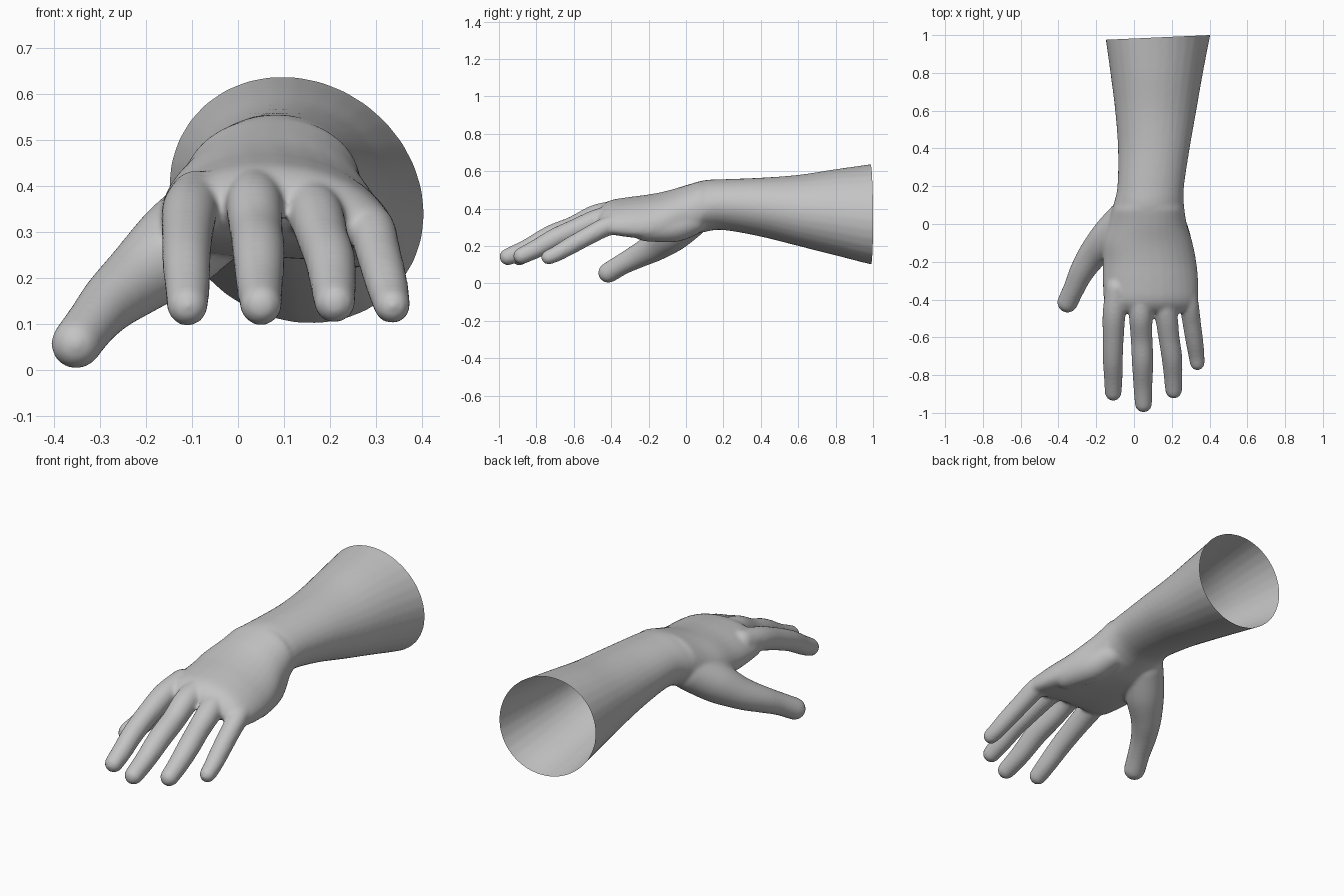
import bpy, bmesh, math
from mathutils import Vector

cube = bpy.data.objects.get("Cube")
if cube:
    bpy.data.objects.remove(cube, do_unlink=True)

skin = bpy.data.materials.new("matte grey")
skin.use_nodes = True
grey = (0.55, 0.55, 0.55, 1)
skin.diffuse_color = grey
skin.node_tree.nodes["Principled BSDF"].inputs["Base Color"].default_value = grey

SIDES = 32
ANGLES = [2 * math.pi * i / SIDES for i in range(SIDES)]
bm = bmesh.new()


def spline(points, steps):
    """Smooth curve through control tuples of any length."""
    pts = [points[0]] + list(points) + [points[-1]]
    out = []
    for a, b, c, d in zip(pts, pts[1:], pts[2:], pts[3:]):
        for s in range(steps):
            t = s / steps
            out.append([q + 0.5 * t * (r - p + t * (2 * p - 5 * q + 4 * r - e
                        + t * (3 * (q - r) + e - p))) for p, q, r, e in zip(a, b, c, d)])
    return out + [list(points[-1])]


def loft(rings):
    """Closed skin over a list of point rings."""
    rows = [[bm.verts.new(p) for p in ring] for ring in rings]
    for lo, hi in zip(rows, rows[1:]):
        for i in range(SIDES):
            j = (i + 1) % SIDES
            bm.faces.new((lo[i], lo[j], hi[j], hi[i]))
    bm.faces.new(rows[0][::-1])
    bm.faces.new(rows[-1])


def digit(points):
    """Round tapering tube with domed ends; points are x, y, z, radius."""
    path = spline(points, 6)
    centres = [Vector(p[:3]) for p in path]
    radii = [p[3] for p in path]
    first = (centres[0] - centres[1]).normalized()
    last = (centres[-1] - centres[-2]).normalized()
    dome = [math.radians(a) for a in (20, 40, 60, 75, 86)]
    head = [(centres[0] + first * radii[0] * math.sin(a), radii[0] * math.cos(a)) for a in dome]
    tail = [(centres[-1] + last * radii[-1] * math.sin(a), radii[-1] * math.cos(a)) for a in dome]
    stations = head[::-1] + list(zip(centres, radii)) + tail
    rings = []
    for i, (c, r) in enumerate(stations):
        along = stations[min(i + 1, len(stations) - 1)][0] - stations[max(i - 1, 0)][0]
        side = along.cross(Vector((0, 0, 1))).normalized()
        up = side.cross(along).normalized()
        rings.append([c + side * r * math.cos(a) + up * r * math.sin(a) for a in ANGLES])
    loft(rings)


def rounded(v, power):
    return math.copysign(abs(v) ** power, v)


# Forearm, wrist and palm: y, x min, x max, z min, z max, arch, tilt
body = [
    (1.08, -.16, .42, .09, .65, 0, -.03),
    (.98, -.15, .40, .105, .635, 0, -.03),
    (.8, -.125, .365, .15, .61, 0, -.02),
    (.6, -.10, .33, .2, .58, 0, -.01),
    (.4, -.085, .295, .25, .565, 0, 0),
    (.2, -.088, .265, .285, .557, 0, 0),
    (.1, -.11, .265, .275, .552, .01, 0),
    (0, -.14, .28, .25, .525, .03, 0),
    (-.1, -.165, .31, .245, .495, .04, -.01),
    (-.2, -.165, .33, .25, .475, .05, -.015),
    (-.3, -.165, .34, .26, .462, .05, -.015),
    (-.4, -.16, .34, .28, .445, .05, -.015),
    (-.45, -.14, .32, .31, .415, .05, -.015),
    (-.47, -.10, .28, .34, .385, .04, -.015),
]
rings = []
for y, x0, x1, z0, z1, arch, tilt in spline(body, 4):
    power = 0.85 if y < .1 else 1
    ring = []
    for a in ANGLES:
        u, v = rounded(math.cos(a), power), rounded(math.sin(a), power)
        ring.append(((x0 + x1) / 2 + u * (x1 - x0) / 2, y,
                     (z0 + z1) / 2 + v * (z1 - z0) / 2 - arch * u * u + tilt * u))
    rings.append(ring)
loft(rings)

# Index finger
digit([(-.09, -.34, .375, .06), (-.105, -.47, .345, .061), (-.11, -.6, .295, .056),
       (-.112, -.72, .24, .053), (-.11, -.82, .18, .049), (-.11, -.892, .14, .045)])
# Middle finger
digit([(.035, -.36, .385, .06), (.035, -.48, .36, .062), (.04, -.6, .302, .058),
       (.045, -.72, .255, .057), (.047, -.85, .185, .051), (.05, -.952, .142, .046)])
# Ring finger
digit([(.15, -.36, .37, .06), (.17, -.48, .335, .06), (.185, -.6, .285, .056),
       (.2, -.7, .24, .055), (.207, -.8, .185, .05), (.21, -.88, .147, .045)])
# Little finger
digit([(.26, -.3, .33, .055), (.29, -.42, .305, .052), (.305, -.52, .255, .049),
       (.32, -.62, .2, .047), (.33, -.69, .16, .043), (.335, -.735, .14, .04)])
# Thumb with its fleshy base
digit([(-.04, .03, .35, .10), (-.13, -.07, .27, .10), (-.215, -.16, .2, .08),
       (-.275, -.25, .15, .066), (-.315, -.335, .105, .057), (-.352, -.415, .057, .055)])
# Heel of the palm on the little finger side
digit([(.19, .03, .33, .075), (.22, -.07, .30, .08), (.26, -.22, .295, .07)])

bmesh.ops.recalc_face_normals(bm, faces=bm.faces)
mesh = bpy.data.meshes.new("hand_and_forearm")
bm.to_mesh(mesh)
bm.free()
hand = bpy.data.objects.new("hand_and_forearm", mesh)
bpy.context.collection.objects.link(hand)

# Fuse the parts into one soft skin
fuse = hand.modifiers.new("fuse", "REMESH")
fuse.mode = "VOXEL"
fuse.voxel_size = 0.009
soften = hand.modifiers.new("soften", "SMOOTH")
soften.factor = 0.5
soften.iterations = 12
graph = bpy.context.evaluated_depsgraph_get()
fused = bpy.data.meshes.new_from_object(hand.evaluated_get(graph))
hand.modifiers.clear()

# Cut the forearm open at the back
bm = bmesh.new()
bm.from_mesh(fused)
bmesh.ops.bisect_plane(bm, geom=bm.verts[:] + bm.edges[:] + bm.faces[:], dist=1e-5,
                       plane_co=(.4, 1, 0), plane_no=(-.045, 1, 0), clear_outer=True)
for face in bm.faces:
    face.smooth = True
    face.material_index = 0
bm.to_mesh(fused)
bm.free()
hand.data = fused
fused.materials.clear()
fused.materials.append(skin)
